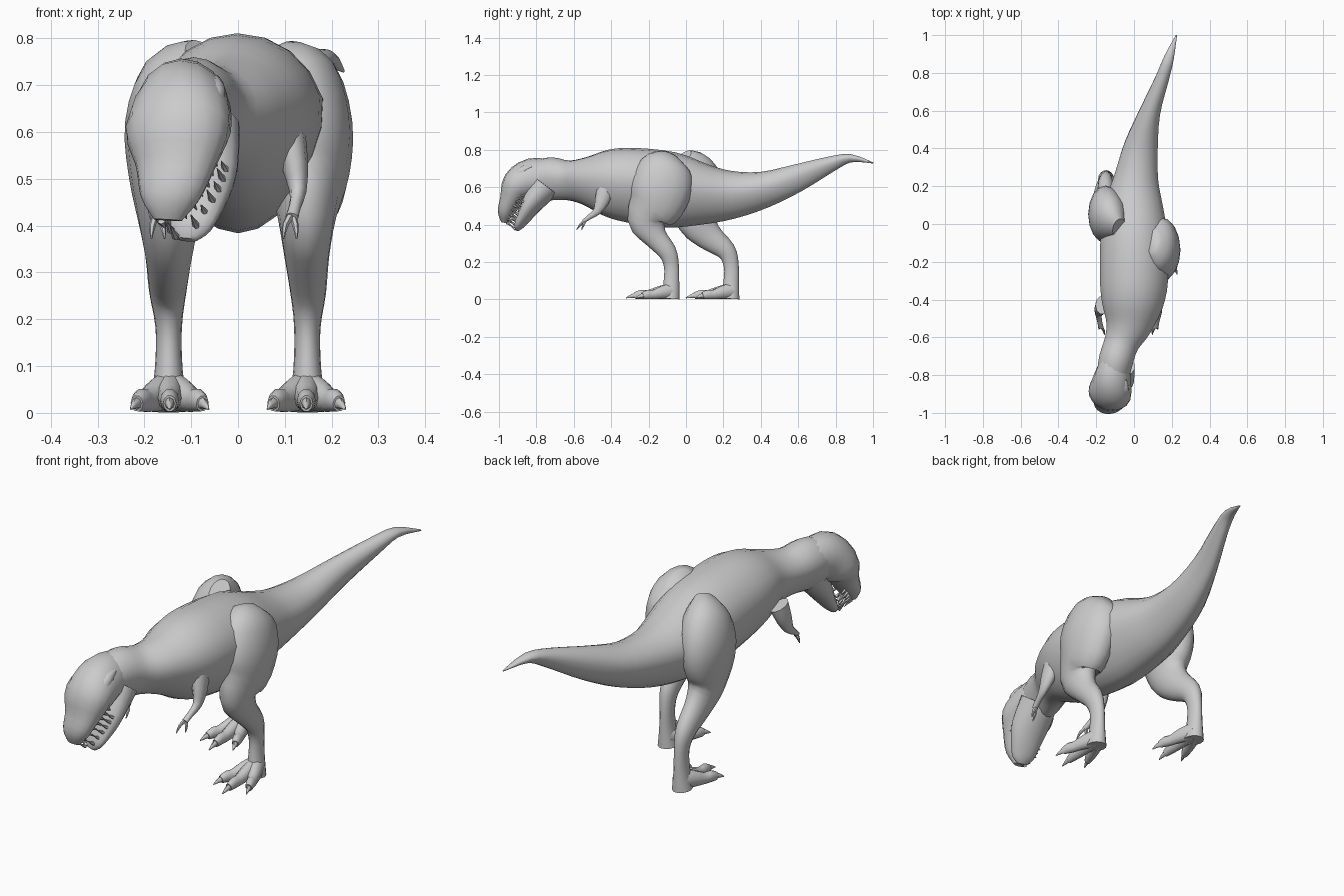
import bpy, bmesh, math
from mathutils import Vector


def spline(rows, steps):
    """Smoothly interpolate rows of numbers (Catmull-Rom)."""
    out, n = [], len(rows)
    for i in range(n - 1):
        p = [rows[max(0, min(n - 1, i + k))] for k in (-1, 0, 1, 2)]
        for s in range(steps):
            t = s / steps
            out.append([0.5 * (2 * b + (c - a) * t + (2 * a - 5 * b + 4 * c - d) * t * t
                               + (3 * b - a - 3 * c + d) * t ** 3) for a, b, c, d in zip(*p)])
    out.append(list(rows[-1]))
    return out


def loft(name, rows, n=16, steps=3, side=(1, 0, 0), taper=0.0):
    """Tube through rows of (x, y, z, half width, half height); taper narrows the underside."""
    rows = spline(rows, steps)
    bm, rings = bmesh.new(), []
    for i, (x, y, z, w, h) in enumerate(rows):
        a, b = rows[max(0, i - 1)], rows[min(len(rows) - 1, i + 1)]
        t = (Vector(b[:3]) - Vector(a[:3])).normalized()
        s = Vector(side)
        s = (s - t * s.dot(t)).normalized()
        u = s.cross(t)
        if u.z < 0:
            u = -u if taper else u
        w, h = max(w, 0.002), max(h, 0.002)
        ring = []
        for k in range(n):
            ang = 2 * math.pi * k / n
            c, q = math.cos(ang), math.sin(ang)
            ring.append(bm.verts.new(Vector((x, y, z)) + s * (w * c * (1 + taper * min(q, 0.3))) + u * (h * q)))
        rings.append(ring)
    for r0, r1 in zip(rings, rings[1:]):
        for k in range(n):
            bm.faces.new((r0[k], r0[(k + 1) % n], r1[(k + 1) % n], r1[k]))
    bm.faces.new(rings[0])
    bm.faces.new(rings[-1])
    return finish(name, bm)


def finish(name, bm):
    bmesh.ops.recalc_face_normals(bm, faces=bm.faces)
    me = bpy.data.meshes.new(name)
    bm.to_mesh(me)
    bm.free()
    ob = bpy.data.objects.new(name, me)
    bpy.context.collection.objects.link(ob)
    bpy.ops.object.select_all(action='DESELECT')
    ob.select_set(True)
    bpy.context.view_layer.objects.active = ob
    bpy.ops.object.shade_smooth_by_angle(angle=math.radians(50))
    return ob


# Torso, neck and tail in one sweep, tail tip first
loft("body", [
    (.225, 1.0, .73, .003, .003), (.185, .88, .755, .026, .022), (.148, .77, .722, .036, .043),
    (.085, .6, .652, .054, .073), (.038, .42, .588, .088, .097), (.012, .25, .56, .115, .128),
    (0, .1, .562, .15, .162), (0, -.08, .585, .175, .203), (0, -.3, .612, .178, .2),
    (-.01, -.43, .625, .16, .176), (-.03, -.54, .633, .122, .128), (-.065, -.63, .637, .092, .106),
    (-.095, -.72, .645, .09, .115), (-.11, -.79, .64, .085, .105)], n=20, taper=0.22)

# Head: rolled, pitched down, open-mouthed
ROLL = Vector((.89, 0, .45))
loft("upper_skull", [
    (-.1, -.73, .655, .075, .095), (-.115, -.82, .652, .1, .105), (-.128, -.895, .605, .116, .092),
    (-.134, -.935, .53, .088, .06), (-.146, -.965, .46, .064, .042), (-.15, -.972, .412, .03, .015)],
    side=ROLL)
loft("lower_jaw", [
    (-.08, -.75, .61, .085, .08), (-.083, -.82, .515, .085, .055), (-.093, -.862, .445, .068, .037),
    (-.105, -.892, .395, .05, .024), (-.11, -.903, .37, .022, .01)], side=ROLL)

# Brow ridges
for s, label in ((1, "right"), (-1, "left")):
    c = Vector((-.122, -.885, .645)) + ROLL * (s * .085)
    loft("brow_ridge_" + label, [
        (c.x, c.y + .06, c.z + .03, .008, .01), (c.x, c.y, c.z, .02, .026),
        (c.x - .004, c.y - .04, c.z - .07, .008, .01)], n=8, side=ROLL)


# Teeth in two opposed rows along both sides of the mouth
def teeth(name, start, end, w0, w1, direction, count):
    bm = bmesh.new()
    d = Vector(direction).normalized()
    for s in (1, -1):
        for i in range(count):
            t = i / (count - 1)
            p = Vector(start).lerp(Vector(end), t) + ROLL * (s * (w0 + (w1 - w0) * t * t))
            length = .034 + .012 * (i % 2)
            m = d.to_track_quat('Z', 'Y').to_matrix().to_4x4()
            m.translation = p + d * length * .4
            bmesh.ops.create_cone(bm, cap_ends=True, segments=6, radius1=.0085, radius2=.001,
                                  depth=length, matrix=m)
    finish(name, bm)


teeth("upper_teeth", (-.118, -.88, .525), (-.14, -.955, .42), .078, .025, (.25, .75, -.5), 7)
teeth("lower_teeth", (-.09, -.868, .49), (-.112, -.915, .39), .07, .025, (-.25, -.75, .5), 6)

# Legs, hip to sole
loft("right_leg", [
    (.09, -.09, .765, .04, .06), (.12, -.11, .71, .093, .14), (.145, -.13, .61, .1, .165),
    (.15, -.16, .51, .088, .15), (.147, -.205, .42, .063, .108), (.147, -.165, .335, .048, .065),
    (.15, -.1, .255, .038, .05), (.148, -.078, .18, .028, .04), (.148, -.078, .09, .03, .042),
    (.148, -.083, .004, .042, .048)])
loft("left_leg", [
    (-.08, -.02, .755, .04, .06), (-.12, .02, .70, .09, .12), (-.147, .05, .61, .095, .15),
    (-.152, .05, .51, .082, .145), (-.148, .065, .41, .065, .105), (-.148, .125, .335, .05, .075),
    (-.15, .215, .26, .04, .052), (-.148, .242, .18, .028, .04), (-.148, .242, .09, .03, .042),
    (-.148, .237, .004, .042, .048)])

# Feet: three spread toes, each ending in a claw
for label, fx, fy in (("right", .146, 0), ("left", -.146, .32)):
    for toe, spread, reach in (("inner", -.066, .78), ("middle", 0, 1), ("outer", .066, .78)):
        def row(t, z, w, h):
            return (fx + spread * t ** .8, fy - .075 - .185 * t * reach, z, w, h)
        loft(f"{label}_foot_{toe}_toe", [
            row(0, .046, .036, .045), row(.35, .038, .029, .036), row(.7, .026, .022, .025),
            row(.9, .027, .02, .025), row(1.08, .02, .014, .018)], n=10, steps=2)
        loft(f"{label}_foot_{toe}_claw", [
            row(1.0, .021, .012, .015), row(1.15, .019, .009, .011), row(1.33, .008, .002, .002)],
            n=8, steps=2)

# Small arms with two clawed fingers
for label, f in (("right", lambda x: x), ("left", lambda x: -.06 - x)):
    def limb(part, rows, n):
        loft(f"{label}_{part}", [(f(r[0]), *r[1:]) for r in rows], n=n, steps=2)
    limb("arm", [(.11, -.43, .59, .035, .05), (.122, -.45, .525, .028, .04),
                 (.128, -.475, .472, .018, .023), (.122, -.515, .442, .013, .014),
                 (.115, -.548, .418, .014, .011)], 10)
    for part, dx, dy in (("inner_finger", -.018, -.015), ("outer_finger", .01, .012)):
        limb(part, [(.115, -.54, .424, .008, .009), (.115 + dx * .8, -.555 + dy * .6, .4, .007, .008),
                    (.115 + dx, -.57 + dy, .373, .002, .002)], 6)
